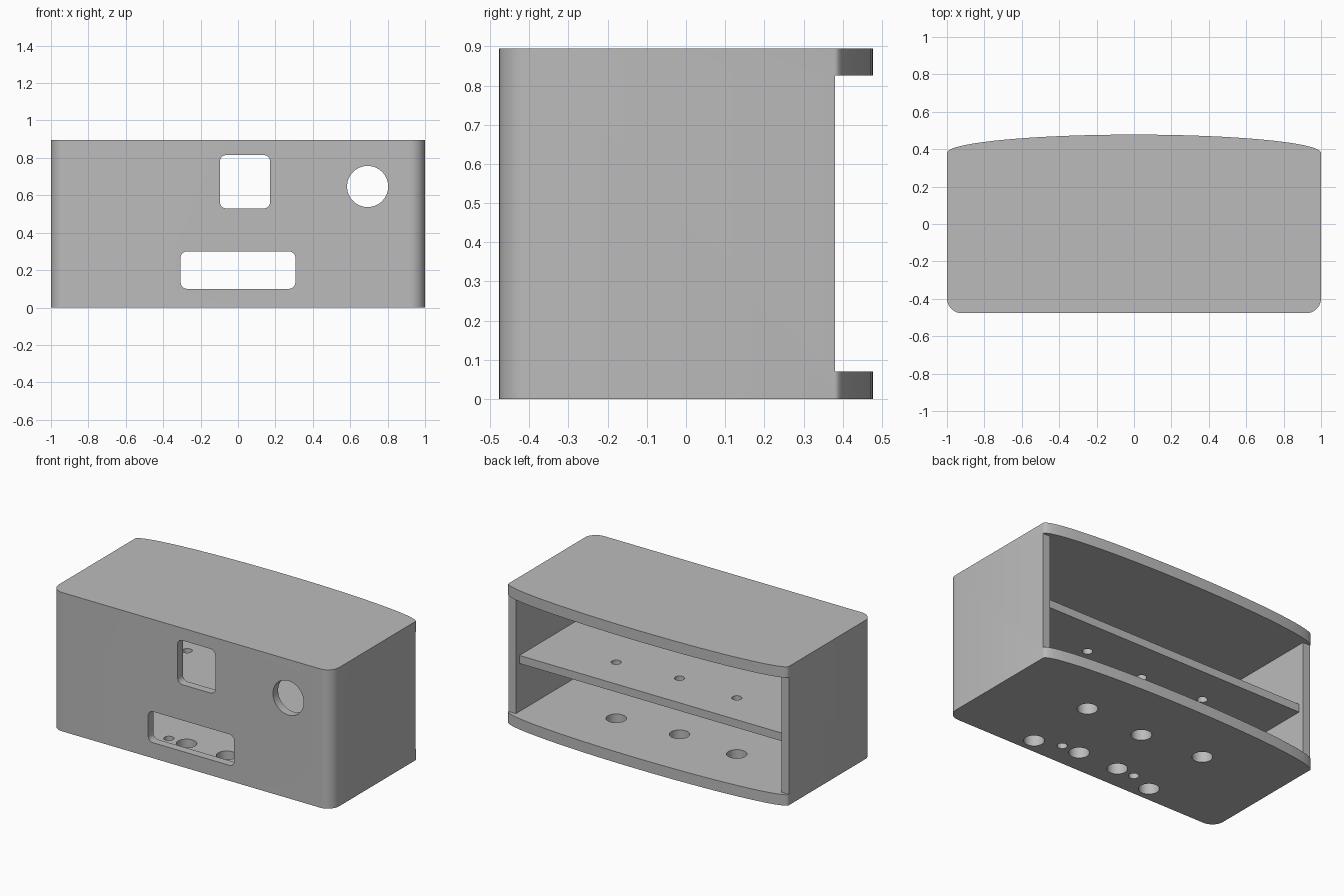
import bpy, bmesh, math

if "Cube" in bpy.data.objects:
    bpy.data.objects.remove(bpy.data.objects["Cube"])

H, PLATE, WALL = 0.895, 0.07, 0.053
FRONT, BACK, BULGE, R = -0.477, 0.38, 0.098, 0.08

grey = bpy.data.materials.new("plain grey")
grey.diffuse_color = (0.5, 0.5, 0.5, 1)
grey.use_nodes = True
grey.node_tree.nodes["Principled BSDF"].inputs["Base Color"].default_value = grey.diffuse_color


def prism(name, pts, lo, hi, axis="Z"):
    """Extrude a closed outline along z, or along y for an (x, z) outline."""
    place = (lambda a, b, c: (a, b, c)) if axis == "Z" else (lambda a, b, c: (a, c, b))
    bm = bmesh.new()
    low = [bm.verts.new(place(a, b, lo)) for a, b in pts]
    high = [bm.verts.new(place(a, b, hi)) for a, b in pts]
    bm.faces.new(low)
    bm.faces.new(high)
    n = len(pts)
    for i in range(n):
        j = (i + 1) % n
        bm.faces.new((low[i], low[j], high[j], high[i]))
    bmesh.ops.recalc_face_normals(bm, faces=bm.faces)
    me = bpy.data.meshes.new(name)
    bm.to_mesh(me)
    bm.free()
    ob = bpy.data.objects.new(name, me)
    bpy.context.collection.objects.link(ob)
    return ob


def arc(cx, cy, rx, ry, a0, a1, n):
    return [(cx + rx * math.cos(math.radians(a0 + (a1 - a0) * i / n)),
             cy + ry * math.sin(math.radians(a0 + (a1 - a0) * i / n))) for i in range(n + 1)]


def rounded(x0, x1, z0, z1, r):
    return (arc(x1 - r, z1 - r, r, r, 0, 90, 8) + arc(x0 + r, z1 - r, r, r, 90, 180, 8)
            + arc(x0 + r, z0 + r, r, r, 180, 270, 8) + arc(x1 - r, z0 + r, r, r, 270, 360, 8))


def circle(x, y, r, n=40):
    return arc(x, y, r, r, 0, 360, n)[:-1]


def rect(x0, x1, y0, y1):
    return [(x0, y0), (x1, y0), (x1, y1), (x0, y1)]


# Outer shell: bowed back, rounded front corners
outline = (arc(0, BACK, 1, BULGE, 0, 180, 64)
           + arc(-1 + R, FRONT + R, R, R, 180, 270, 10)
           + arc(1 - R, FRONT + R, R, R, 270, 360, 10))
body = prism("cabinet_body", outline, 0, H)

top_in = H - PLATE
shelf_lo, shelf_hi, shelf_back = 0.38, 0.432, 0.345
inner, front_in = 1 - WALL, FRONT + WALL

cutters = [
    # open back between the overhanging plates, then the two compartments
    prism("back_cut", rect(-1.2, 1.2, BACK, 0.7), PLATE, top_in),
    prism("shelf_edge_cut", rect(-inner, inner, shelf_back, 0.6), PLATE, top_in),
    prism("lower_bay_cut", rect(-inner, inner, front_in, 0.5), PLATE, shelf_lo),
    prism("upper_bay_cut", rect(-inner, inner, front_in, 0.5), shelf_hi, top_in),
    # front openings
    prism("window_cut", rounded(-0.097, 0.172, 0.53, 0.815, 0.035), -0.6, -0.40, "Y"),
    prism("slot_cut", rounded(-0.307, 0.307, 0.10, 0.30, 0.035), -0.6, -0.40, "Y"),
    prism("round_cut", circle(0.693, 0.647, 0.11, 64), -0.6, -0.40, "Y"),
]
# Back row: wide holes in the floor, narrow ones in the shelf above
for x, y in ((-0.43, 0.097), (0, 0.066), (0.43, 0.097)):
    cutters.append(prism("floor_hole", circle(x, y, 0.06), -0.1, PLATE + 0.01))
    cutters.append(prism("shelf_hole", circle(x, y, 0.03), shelf_lo - 0.05, shelf_hi + 0.05))
# Front row of floor holes
for s in (-1, 1):
    for x, y, r in ((0.43, -0.38, 0.06), (0.143, -0.32, 0.06), (0.268, -0.322, 0.03)):
        cutters.append(prism("floor_hole", circle(s * x, y, r), -0.1, PLATE + 0.001))

bpy.context.view_layer.objects.active = body
body.select_set(True)
for c in cutters:
    c.hide_render = True
    m = body.modifiers.new("cut", "BOOLEAN")
    m.operation, m.solver, m.object = "DIFFERENCE", "EXACT", c
    bpy.ops.object.modifier_apply(modifier=m.name)
    bpy.data.objects.remove(c)

body.data.materials.clear()
body.data.materials.append(grey)
for o in bpy.context.selected_objects:
    o.select_set(o == body)
body.select_set(True)
bpy.ops.object.shade_smooth_by_angle(angle=math.radians(30))
